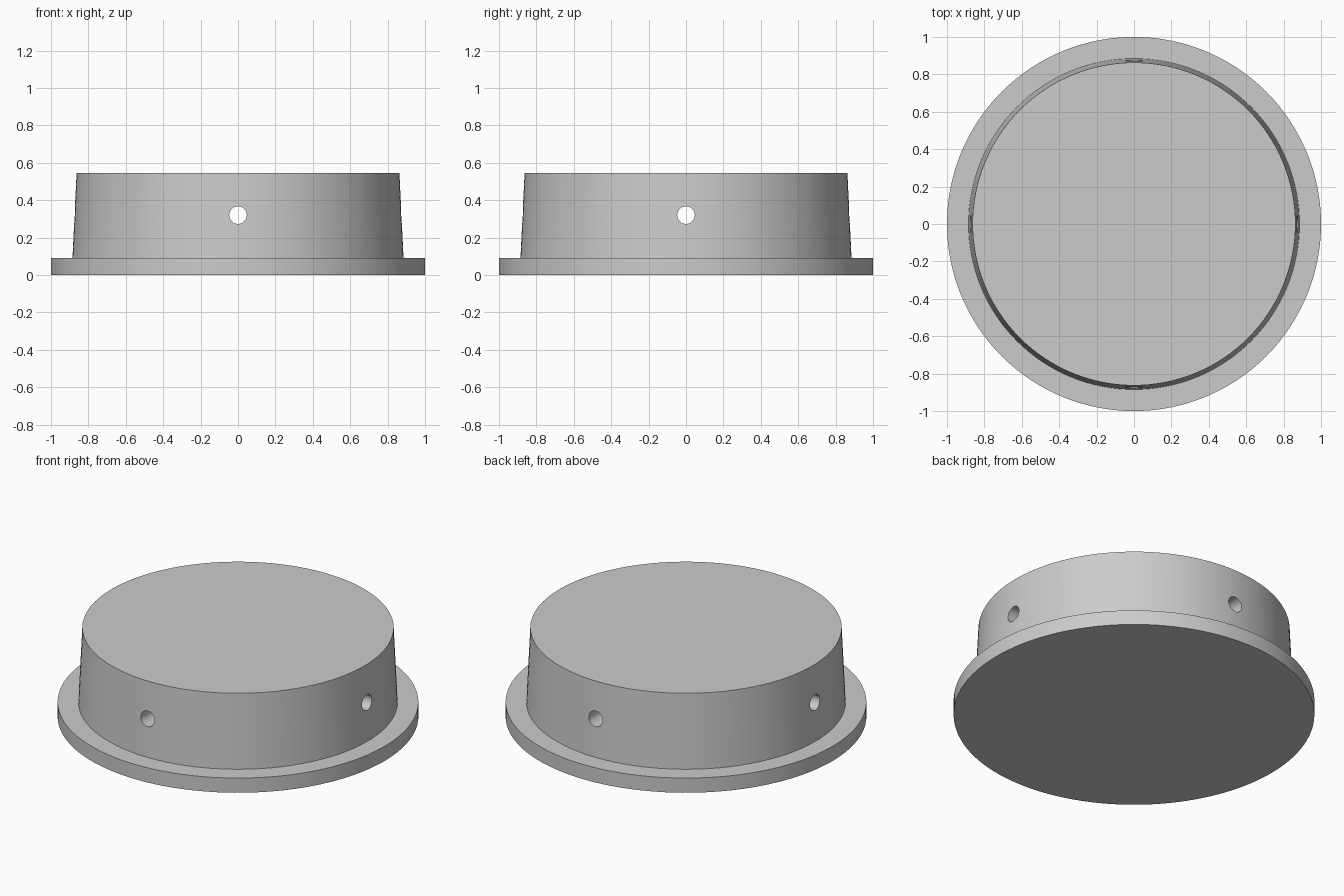
import bpy
import bmesh
import math
from mathutils import Matrix, Vector

cube = bpy.data.objects.get("Cube")
if cube:
    bpy.data.objects.remove(cube, do_unlink=True)

SEGMENTS = 128
BORE_RADIUS = 0.047
BORE_HEIGHT = 0.32

grey = bpy.data.materials.new("plain_grey")
grey.use_nodes = True
colour = (0.6, 0.6, 0.6, 1)
grey.diffuse_color = colour
grey.node_tree.nodes["Principled BSDF"].inputs["Base Color"].default_value = colour


def make_object(name, bm):
    bmesh.ops.recalc_face_normals(bm, faces=bm.faces)
    mesh = bpy.data.meshes.new(name)
    bm.to_mesh(mesh)
    bm.free()
    mesh.materials.append(grey)
    obj = bpy.data.objects.new(name, mesh)
    bpy.context.collection.objects.link(obj)
    return obj


def stacked_rings(name, profile):
    """Closed round solid from (radius, height) pairs, capped at both ends."""
    bm = bmesh.new()
    rings = []
    for radius, height in profile:
        ring = []
        for i in range(SEGMENTS):
            a = math.tau * i / SEGMENTS
            ring.append(bm.verts.new((radius * math.cos(a), radius * math.sin(a), height)))
        rings.append(ring)
    for low, high in zip(rings, rings[1:]):
        for i in range(SEGMENTS):
            j = (i + 1) % SEGMENTS
            bm.faces.new((low[i], low[j], high[j], high[i]))
    bm.faces.new(rings[0][::-1])
    bm.faces.new(rings[-1])
    return make_object(name, bm)


def bore_cutter(name, axis):
    """Long rod along one horizontal axis."""
    bm = bmesh.new()
    turn = Matrix.Rotation(math.pi / 2, 4, axis)
    place = Matrix.Translation(Vector((0, 0, BORE_HEIGHT))) @ turn
    bmesh.ops.create_cone(bm, cap_ends=True, segments=32, radius1=BORE_RADIUS,
                          radius2=BORE_RADIUS, depth=2.4, matrix=place)
    cutter = make_object(name, bm)
    cutter.hide_render = True
    return cutter


# Flange and tapered plug in one solid
plug = stacked_rings("flanged_plug", [(1, 0), (1, 0.09), (0.885, 0.09), (0.863, 0.545)])

# Two crossing pin holes, drilled right through
bpy.context.view_layer.objects.active = plug
plug.select_set(True)
for name, axis in (("front_back_bore", "X"), ("side_bore", "Y")):
    cutter = bore_cutter(name, axis)
    mod = plug.modifiers.new(name, "BOOLEAN")
    mod.operation = "DIFFERENCE"
    mod.solver = "EXACT"
    mod.object = cutter
    bpy.ops.object.modifier_apply(modifier=mod.name)
    bpy.data.objects.remove(cutter, do_unlink=True)

# Smooth walls with crisp rims
bpy.ops.object.shade_smooth_by_angle(angle=math.radians(30))
